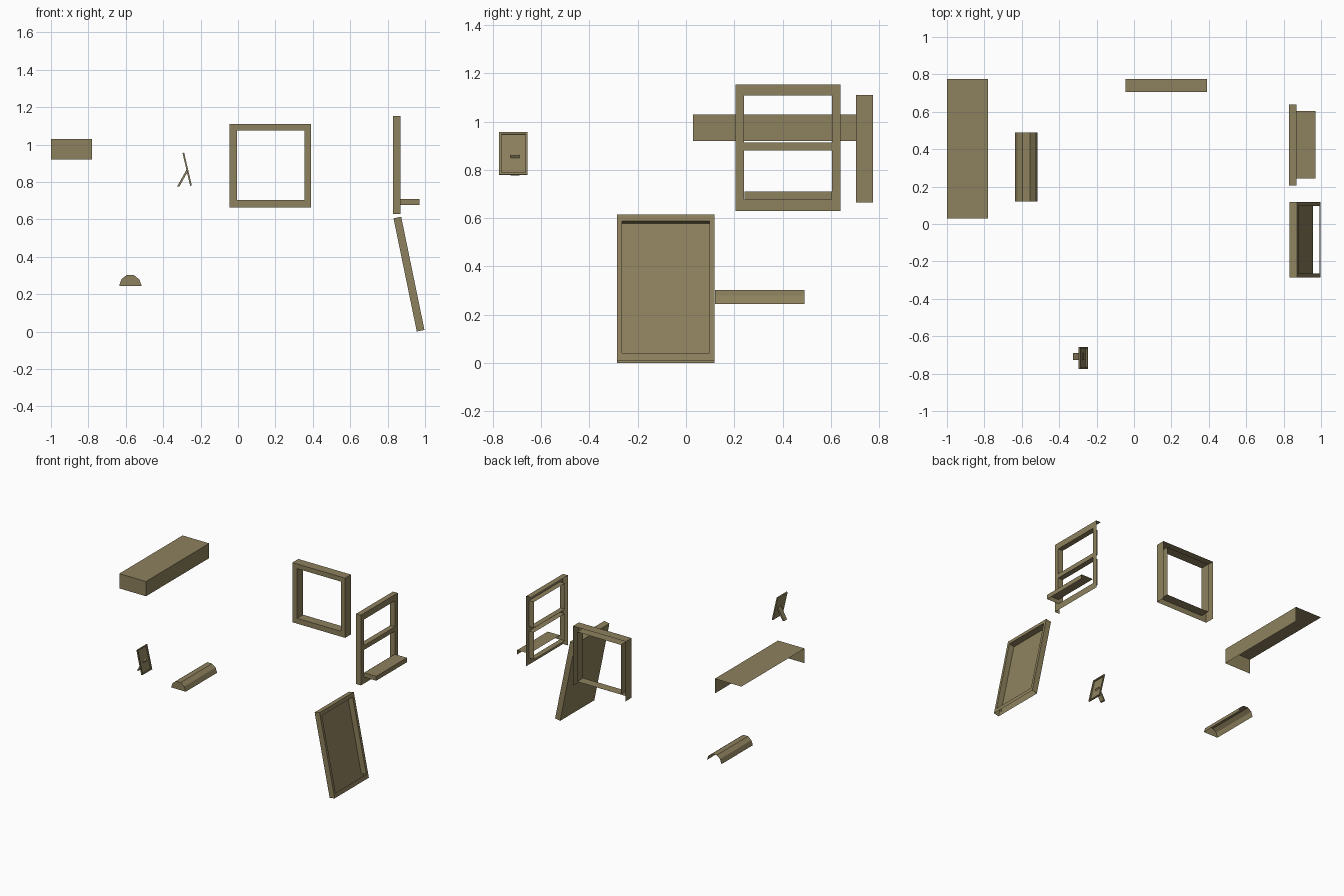
import bpy, bmesh
from mathutils import Vector

if "Cube" in bpy.data.objects:
    bpy.data.objects.remove(bpy.data.objects["Cube"])

mat = bpy.data.materials.new("olive_wood")
mat.diffuse_color = (0.27, 0.22, 0.11, 1)
mat.use_nodes = True
mat.node_tree.nodes["Principled BSDF"].inputs["Base Color"].default_value = mat.diffuse_color


def make(name, quads):
    """Build one object from a list of polygons, welding shared corners."""
    bm = bmesh.new()
    for q in quads:
        bm.faces.new([bm.verts.new(p) for p in q])
    bmesh.ops.remove_doubles(bm, verts=bm.verts, dist=1e-5)
    me = bpy.data.meshes.new(name)
    bm.to_mesh(me)
    bm.free()
    me.materials.append(mat)
    ob = bpy.data.objects.new(name, me)
    bpy.context.collection.objects.link(ob)
    return ob


def walls(P, u0, u1, v0, v1, d, sides, inward=False):
    """Side walls of a rectangle, running back by d from its front face."""
    ends = {"L": ((u0, v1), (u0, v0)), "R": ((u1, v0), (u1, v1)),
            "T": ((u1, v1), (u0, v1)), "B": ((u0, v0), (u1, v0))}
    out = []
    for s in sides:
        a, b = ends[s]
        q = [P(*a, 0), P(*a, -d), P(*b, -d), P(*b, 0)]
        out.append(q[::-1] if inward else q)
    return out


def frame(name, origin, U, V, us, vs, d, holes, outer, inner, back=False):
    """Open-backed frame: gridded front with holes, chosen outer and inner walls."""
    O, U, V = Vector(origin), Vector(U).normalized(), Vector(V).normalized()
    N = U.cross(V)
    P = lambda u, v, n: O + U * u + V * v + N * n
    quads = walls(P, us[0], us[-1], vs[0], vs[-1], d, outer)
    for i in range(len(us) - 1):
        for j in range(len(vs) - 1):
            c = (us[i], us[i + 1], vs[j], vs[j + 1])
            if (i, j) in holes:
                quads += walls(P, *c, d, inner, True)
            else:
                quads.append([P(c[0], c[2], 0), P(c[1], c[2], 0),
                              P(c[1], c[3], 0), P(c[0], c[3], 0)])
    if back:
        a, b, e, f = us[0], us[-1], vs[0], vs[-1]
        quads.append([P(a, e, -d), P(a, f, -d), P(b, f, -d), P(b, e, -d)])
    return make(name, quads)


def open_block(name, lo, hi):
    """Box with only its top, front and right faces."""
    (a, b, c), (x, y, z) = lo, hi
    return make(name, [[(a, b, z), (x, b, z), (x, y, z), (a, y, z)],
                       [(a, b, c), (x, b, c), (x, b, z), (a, b, z)],
                       [(x, b, c), (x, y, c), (x, y, z), (x, b, z)]])


# Wall shelf and window ledge
open_block("wall_shelf", (-1, 0.03, 0.92), (-0.78, 0.775, 1.03))
open_block("window_ledge", (0.87, 0.243, 0.677), (0.97, 0.605, 0.71))

# Half-round bar, closed at the front only
prof = [(-0.635, 0.245), (-0.624, 0.28), (-0.596, 0.302),
        (-0.557, 0.302), (-0.528, 0.28), (-0.515, 0.245)]
bar = [[(x, 0.12, z) for x, z in prof[::-1]]]
for (x0, z0), (x1, z1) in zip(prof, prof[1:]):
    bar.append([(x0, 0.12, z0), (x1, 0.12, z1), (x1, 0.49, z1), (x0, 0.49, z0)])
make("half_round_bar", bar)

# Square wall frame
frame("square_frame", (0, 0.705, 0), (1, 0, 0), (0, 0, 1),
      [-0.045, -0.005, 0.355, 0.39], [0.665, 0.705, 1.075, 1.11],
      0.07, [(1, 1)], "LRT", "LRTB")

# Window frame with a cross bar
frame("window_frame", (0.87, 0, 0), (0, 1, 0), (0, 0, 1),
      [0.205, 0.24, 0.605, 0.64], [0.63, 0.678, 0.88, 0.913, 1.107, 1.153],
      0.04, [(1, 1), (1, 3)], "LT", "LRTB")

# Leaning mirror
frame("leaning_mirror", (0.997, 0, 0.009), (0, 1, 0), (-0.125, 0, 0.608),
      [-0.285, -0.265, 0.097, 0.118], [0, 0.032, 0.59, 0.618],
      0.042, [(1, 1)], "LRT", "LRT", True)

# Small standing photo frame
frame("photo_frame", (-0.247, 0, 0.781), (0, 1, 0), (-0.041, 0, 0.177),
      [-0.774, -0.765, -0.665, -0.657], [0, 0.009, 0.172, 0.181],
      0.009, [(1, 1)], "LRTB", "LRTB", True)

# Photo frame prop leg
leg = [(-0.325, 0.777), (-0.313, 0.777), (-0.266, 0.86), (-0.274, 0.868)]
y0, y1 = -0.727, -0.69
quads = [[(x, y0, z) for x, z in leg], [(x, y1, z) for x, z in leg[::-1]]]
for (xa, za), (xb, zb) in zip(leg, leg[1:] + leg[:1]):
    quads.append([(xa, y0, za), (xa, y1, za), (xb, y1, zb), (xb, y0, zb)])
make("photo_frame_leg", quads)
